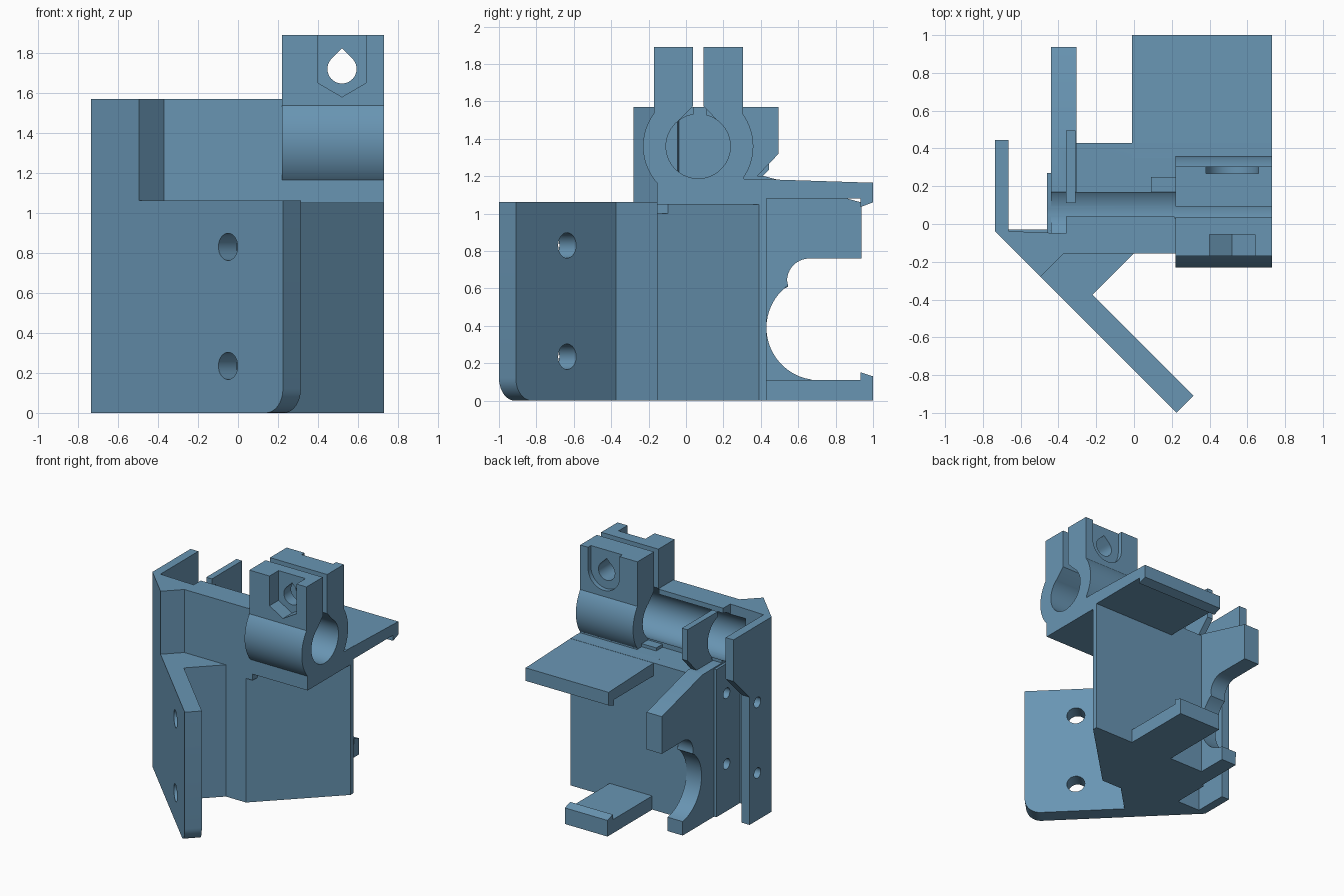
import bpy, bmesh, math
from mathutils import Matrix, Vector

if "Cube" in bpy.data.objects:
    bpy.data.objects.remove(bpy.data.objects["Cube"])

AX = {'x': lambda a, b, t: (t, a, b),    # profile in y,z
      'y': lambda a, b, t: (a, t, b),    # profile in x,z
      'z': lambda a, b, t: (a, b, t)}    # profile in x,y


def prism(name, axis, pts, lo, hi, mat=None):
    """Extrude a closed profile along an axis."""
    bm = bmesh.new()
    f = bm.faces.new([bm.verts.new(AX[axis](a, b, lo)) for a, b in pts])
    ext = bmesh.ops.extrude_face_region(bm, geom=[f])
    d = Vector(AX[axis](0, 0, hi - lo))
    bmesh.ops.translate(bm, vec=d, verts=[v for v in ext['geom'] if isinstance(v, bmesh.types.BMVert)])
    bmesh.ops.recalc_face_normals(bm, faces=bm.faces[:])
    if mat:
        bm.transform(mat)
    me = bpy.data.meshes.new(name)
    bm.to_mesh(me)
    bm.free()
    ob = bpy.data.objects.new(name, me)
    bpy.context.collection.objects.link(ob)
    return ob


def arc(cx, cy, r, a0, a1, n=16):
    return [(cx + r * math.cos(math.radians(a0 + (a1 - a0) * i / n)),
             cy + r * math.sin(math.radians(a0 + (a1 - a0) * i / n))) for i in range(n + 1)]


def circle(cx, cy, r, n=48):
    return arc(cx, cy, r, 0, 360, n)[:-1]


def combine(other, op):
    """Merge a part into the bracket, or cut it away."""
    bpy.context.view_layer.objects.active = body
    m = body.modifiers.new(other.name, 'BOOLEAN')
    m.operation, m.solver, m.object = op, 'MANIFOLD', other
    bpy.ops.object.modifier_apply(modifier=m.name)
    bpy.data.objects.remove(other)


def add(*args):
    combine(prism(*args), 'UNION')


def add_box(name, x0, x1, y0, y1, z0, z1):
    add(name, 'z', [(x0, y0), (x1, y0), (x1, y1), (x0, y1)], z0, z1)


def cut(*args):
    combine(prism(*args), 'DIFFERENCE')


FL = Matrix.Translation((-0.735, -0.04, 0)) @ Matrix.Rotation(math.radians(-45), 4, 'Z')
RY, RZ = 0.065, 1.36     # rod centre
SX, SZ = 0.52, 1.72      # clamp screw centre
X0, X1 = 0.22, 0.73      # clamp width

# main body with slanted front wall
outline = [(-0.735, -0.04), (-0.31, -0.465), (-0.22, -0.375), (0, -0.155), (0.18, -0.155),
           (X1, 0.39), (X1, 0.43), (-0.38, 0.43), (-0.44, 0.27), (-0.46, 0.27),
           (-0.46, -0.03), (-0.735, -0.03)]
body = prism("mount_bracket", 'z', outline, 0, 1.062)

# diagonal screw flange with rounded lower corner
add("flange", 'y', [(0.3, 0)] + arc(1.237, 0.12, 0.12, 270, 360, 10)
    + [(1.357, 1.062), (0.3, 1.062)], 0, 0.127, FL)

# tall front wall
wall = [(-0.735, -0.04), (-0.495, -0.28), (-0.37, -0.155), (0.24, -0.155), (0.24, 0.04),
        (-0.36, 0.04), (-0.36, -0.05), (-0.735, -0.035)]
add("front_wall", 'z', wall, 1.0, 1.57)

# left side plate
side = [(-0.04, 0), (0.24, 0), (0.24, 1.03), (0.445, 1.235), (0.445, 1.57), (-0.04, 1.57)]
add("side_plate", 'x', side, -0.735, -0.665)

# body top and rod trough
add_box("top_block", -0.40, X1, -0.155, 0.43, 1.05, 1.185)
add_box("left_step", -0.46, -0.36, -0.05, 0.27, 0.9, 1.19)
add_box("trough", -0.44, 0.23, -0.1, 0.17, 1.1, 1.235)
add_box("trough_tab", 0.09, 0.23, 0.15, 0.25, 1.1, 1.21)

# upper and lower clip shelves
upper = [(0.35, 1.186), (1, 1.165), (1, 1.06), (0.932, 1.035), (0.932, 1.08), (0.35, 1.08)]
lower = [(0.4, 0), (1, 0), (1, 0.13), (0.932, 0.152), (0.932, 0.11), (0.4, 0.11)]
add("upper_shelf", 'x', upper, -0.01, X1)
add("lower_shelf", 'x', lower, 0, 0.38)

# curved arm
arm = [(0.1, 0), (0.67, 0)] + arc(0.71, 0.39, 0.28, 262, 126, 20)
arm += arc(0.66, 0.64, 0.12, 195, 90, 12)
arm += [(0.937, 0.76), (0.937, 1.06), (0.42, 1.2), (0.1, 1.2)]
add("arm", 'x', arm, -0.44, -0.305)

# rod stop plate
stop = [(0.11, 1.57), (0.495, 1.57), (0.495, 1.32), (0.38, 1.2), (0.36, 1.1),
        (0.15, 1.1), (0.22, RZ), (0.11, 1.5)]
add("rod_stop", 'x', stop, -0.36, -0.31)

# rod clamp
add("clamp_barrel", 'x', circle(RY, RZ, 0.295, 64), X0, X1)
add_box("clamp_base", X0, X1, -0.155, 0.31, 1.065, 1.3)
add_box("clamp_ears", X0, X1, -0.17, 0.305, 1.4, 1.89)

# rod bore and clamp slit
cut("bore", 'x', circle(RY, RZ, 0.172, 64), -0.5, 0.8)
slit = [(RY + s * w, z) for s, row in ((-1, 1), (1, -1))
        for w, z in ((0.028, 2), (0.028, 1.575), (0.11, 1.49))[::row]]
cut("slit", 'x', slit, 0.215, 0.8)

# clamp screw hole, nut pocket and screw head recess
cut("screw_hole", 'y', arc(SX, SZ, 0.073, 135, 405, 28) + [(SX, 1.823)], -0.4, 0.5)
cut("nut_pocket", 'y', [(0.4, 2), (0.4, 1.65), (SX, 1.58), (0.64, 1.65), (0.64, 2)], -0.3, -0.055)
cut("head_recess", 'y', [(0.38, 2)] + arc(SX, SZ, 0.14, 180, 360, 20) + [(0.66, 2)], 0.268, 0.5)

# screw holes in flange and side
for z in (0.235, 0.83):
    cut("flange_hole", 'y', circle(0.969, z, 0.068, 32), -0.1, 0.25, FL)
for z in (0.38, 0.95):
    cut("side_hole", 'x', circle(0.14, z, 0.042, 24), -0.8, -0.3)

# colour and shading
blue = bpy.data.materials.new("steel_blue")
blue.diffuse_color = (0.14, 0.3, 0.45, 1)
blue.use_nodes = True
blue.node_tree.nodes["Principled BSDF"].inputs["Base Color"].default_value = blue.diffuse_color
body.data.materials.clear()
body.data.materials.append(blue)
for p in body.data.polygons:
    p.material_index = 0
bpy.ops.object.select_all(action='DESELECT')
body.select_set(True)
bpy.context.view_layer.objects.active = body
bpy.ops.object.shade_smooth_by_angle(angle=math.radians(30))
